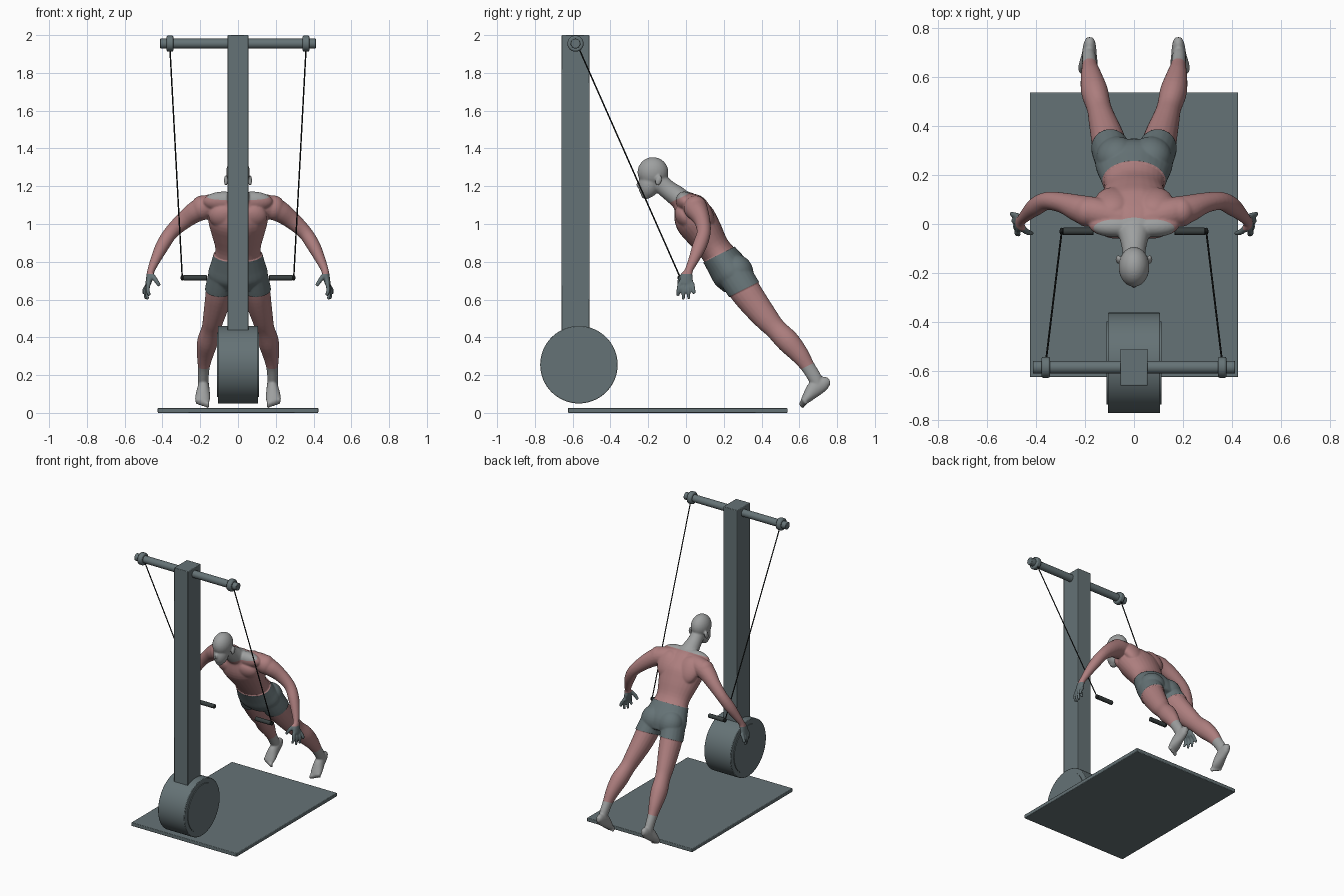
import bpy, bmesh, math
from mathutils import Vector, Matrix

cube = bpy.data.objects.get("Cube")
if cube:
    bpy.data.objects.remove(cube, do_unlink=True)


def material(name, r, g, b):
    m = bpy.data.materials.new(name)
    m.use_nodes = True
    m.diffuse_color = (r, g, b, 1)
    m.node_tree.nodes["Principled BSDF"].inputs["Base Color"].default_value = (r, g, b, 1)
    return m


slate = material("slate", .13, .17, .18)
pink = material("pink_skin", .42, .21, .21)
grey = material("grey_skin", .34, .35, .35)
dark = material("dark_grip", .04, .05, .05)
black = material("black_rope", .01, .012, .012)


def finish(name, bm, mats, bevel=0):
    bmesh.ops.recalc_face_normals(bm, faces=bm.faces)
    me = bpy.data.meshes.new(name)
    bm.to_mesh(me)
    bm.free()
    for m in mats:
        me.materials.append(m)
    ob = bpy.data.objects.new(name, me)
    bpy.context.collection.objects.link(ob)
    me.shade_smooth()
    me.set_sharp_from_angle(angle=math.radians(35))
    if bevel:
        mod = ob.modifiers.new("Bevel", "BEVEL")
        mod.width, mod.segments, mod.limit_method = bevel, 2, 'ANGLE'
    return ob


def box(name, lo, hi, mat, bevel):
    lo, hi = Vector(lo), Vector(hi)
    bm = bmesh.new()
    bmesh.ops.create_cube(bm, size=1, matrix=Matrix.Translation((lo + hi) / 2) @ Matrix.Diagonal((*(hi - lo), 1)))
    return finish(name, bm, [mat], bevel)


def rod(name, a, b, r, mat, sides=32, bevel=0):
    a, b = Vector(a), Vector(b)
    turn = (b - a).to_track_quat('Z', 'Y').to_matrix().to_4x4()
    bm = bmesh.new()
    bmesh.ops.create_cone(bm, cap_ends=True, segments=sides, radius1=r, radius2=r,
                          depth=(b - a).length, matrix=Matrix.Translation((a + b) / 2) @ turn)
    return finish(name, bm, [mat], bevel)


def blob(bm, centre, radii, tilt=0):
    m = Matrix.Translation(centre) @ Matrix.Rotation(tilt, 4, 'X') @ Matrix.Diagonal((*radii, 1))
    bmesh.ops.create_uvsphere(bm, u_segments=24, v_segments=14, radius=1, matrix=m)


def loft(bm, stations, ref, sides=20, steps=4):
    """Closed tube through (x, y, z, width, depth) stations, smoothly interpolated."""
    p = [Vector(s) for s in stations]
    p = [p[0] * 2 - p[1]] + p + [p[-1] * 2 - p[-2]]
    line = []
    for i in range(1, len(p) - 2):
        a, b, c, d = p[i - 1:i + 3]
        for k in range(steps):
            t = k / steps
            line.append((b * 2 + (c - a) * t + (a * 2 - b * 5 + c * 4 - d) * t * t
                         + (b * 3 - a - c * 3 + d) * t ** 3) / 2)
    line.append(p[-2])
    rings = []
    for i, q in enumerate(line):
        tan = Vector((line[min(i + 1, len(line) - 1)] - line[max(i - 1, 0)])[:3]).normalized()
        side = (Vector(ref) - tan * tan.dot(Vector(ref))).normalized()
        other = tan.cross(side)
        rings.append([bm.verts.new(Vector(q[:3]) + side * q[3] * math.cos(u) + other * q[4] * math.sin(u))
                      for u in (2 * math.pi * k / sides for k in range(sides))])
    for r, s in zip(rings, rings[1:]):
        for k in range(sides):
            n = (k + 1) % sides
            bm.faces.new((r[k], r[n], s[n], s[k]))
    bm.faces.new(rings[0][::-1])
    bm.faces.new(rings[-1])


# Machine: floor plate, post, drum, crossbar
BAR_Y, BAR_Z = -.585, 1.955
box("floor_plate", (-.425, -.625, 0), (.425, .537, .026), slate, .004)
box("post", (-.056, -.66, .42), (.056, -.51, 2), slate, .004)
rod("drum", (-.107, -.567, .255), (.107, -.567, .255), .205, slate, 64, .004)
rod("crossbar", (-.412, BAR_Y, BAR_Z), (.412, BAR_Y, BAR_Z), .026, slate, 32, .003)

# Paired fittings: drum covers, collars, ropes and handles
for s, tag in ((1, "left"), (-1, "right")):
    rod("drum_cover_" + tag, (s * .1, -.567, .255), (s * .112, -.567, .255), .17, slate, 64)
    rod("collar_" + tag, (s * .342, BAR_Y, BAR_Z), (s * .378, BAR_Y, BAR_Z), .043, slate, 32, .008)
    rod("rope_" + tag, (s * .36, BAR_Y + .02, 1.925), (s * .295, -.03, .715), .0038, black, 8)
    rod("handle_" + tag, (s * .165, -.03, .715), (s * .29, -.03, .715), .015, dark, 20, .003)
    bm = bmesh.new()
    blob(bm, (s * .295, -.03, .715), (.009, .015, .015))
    finish("rope_knot_" + tag, bm, [black])

# Figure: torso, neck and head
X, Y = (1, 0, 0), (0, 1, 0)
body = bmesh.new()
loft(body, [(0, -.03, 1.145, .075, .045), (0, .005, 1.1, .135, .08), (0, .045, 1.03, .158, .108),
            (0, .095, .955, .142, .1), (0, .15, .87, .12, .084), (0, .2, .8, .135, .092),
            (0, .245, .735, .152, .1), (0, .275, .68, .125, .078)], X, 28)
loft(body, [(0, -.16, 1.24, .044, .05), (0, -.1, 1.185, .049, .05),
            (0, -.04, 1.14, .066, .056), (0, .02, 1.08, .1, .06)], X)
blob(body, (0, -.175, 1.274), (.063, .082, .08))
blob(body, (0, -.195, 1.21), (.05, .056, .074), -.25)
blob(body, (0, -.212, 1.155), (.026, .026, .024))
blob(body, (0, -.249, 1.212), (.01, .014, .02), -.4)

for s in (1, -1):
    # Ears, chest, shoulder muscles, shoulder blades, buttocks
    blob(body, (s * .064, -.145, 1.23), (.011, .017, .029), -.3)
    blob(body, (s * .072, -.005, 1.04), (.083, .05, .07), .5)
    blob(body, (s * .075, -.005, 1.118), (.11, .048, .055), .4)
    blob(body, (s * .19, .05, 1.085), (.06, .062, .066))
    blob(body, (s * .085, .09, 1.07), (.075, .045, .095), .5)
    blob(body, (s * .068, .275, .75), (.08, .074, .085), .5)

    # Arm and palm
    loft(body, [(s * x, y, z, w, d) for x, y, z, w, d in (
        (.05, .02, 1.105, .058, .058), (.15, .045, 1.095, .062, .062), (.215, .06, 1.07, .058, .058),
        (.285, .085, 1.02, .043, .047), (.354, .094, .955, .037, .038), (.4, .072, .885, .038, .036),
        (.437, .04, .81, .028, .027), (.46, .015, .755, .022, .02), (.467, .004, .72, .034, .019),
        (.476, -.002, .68, .037, .015))], Y)

    # Fingers and thumb
    for k, reach in enumerate((.62, .6, .602, .63)):
        y = -.033 + .022 * k
        loft(body, [(s * .472, y, .69, .012, .012), (s * (.478 + .006 * k), y * 1.2, .65, .0112, .0112),
                    (s * (.468 + .01 * k), y * 1.3, reach, .009, .009)], Y, 10)
    loft(body, [(s * .462, -.01, .735, .015, .015), (s * .437, -.032, .705, .013, .013),
                (s * .416, -.038, .672, .01, .01)], Y, 10)

    # Leg
    loft(body, [(s * x, y, z, w, d) for x, y, z, w, d in (
        (.078, .25, .745, .07, .085), (.097, .31, .65, .072, .083), (.112, .365, .575, .066, .076),
        (.13, .425, .5, .056, .066), (.143, .475, .444, .05, .057), (.161, .54, .378, .055, .061),
        (.174, .6, .31, .044, .05), (.181, .645, .245, .032, .038), (.184, .685, .18, .028, .036),
        (.184, .7, .14, .026, .026))], X)

    # Foot, heel and toes
    loft(body, [(s * x, y, z, w, d) for x, y, z, w, d in (
        (.18, .762, .163, .014, .016), (.181, .735, .158, .025, .036), (.183, .685, .13, .032, .044),
        (.187, .645, .085, .04, .03), (.189, .622, .058, .038, .018))], X)
    for k in range(5):
        blob(body, (s * (.16 + .0145 * k), .612 + .004 * k, .042 + .005 * k), (.01 - .0006 * k, .011, .02), .6)

figure = finish("exercising_figure", body, [pink, grey, slate])

# Fuse the overlapping forms into one smooth skin
fuse = figure.modifiers.new("Fuse", "REMESH")
fuse.mode, fuse.voxel_size = 'VOXEL', .005
relax = figure.modifiers.new("Relax", "SMOOTH")
relax.factor, relax.iterations = .5, 9
deps = bpy.context.evaluated_depsgraph_get()
skin = bpy.data.meshes.new_from_object(figure.evaluated_get(deps))
figure.modifiers.clear()
figure.data = skin
skin.materials.clear()
for m in (pink, grey, slate):
    skin.materials.append(m)

# Cut clean colour borders across the leaning body axis
AXIS = Vector((0, .44, -.898))
COLLAR, WAIST, HEM, ANKLE, WRIST = -1.036, -.675, -.452, .06, .735
bm = bmesh.new()
bm.from_mesh(skin)
for normal, offset in [(AXIS, v) for v in (COLLAR, WAIST, HEM, ANKLE)] + [(Vector((0, 0, 1)), WRIST)]:
    bmesh.ops.bisect_plane(bm, geom=bm.verts[:] + bm.edges[:] + bm.faces[:], dist=1e-5,
                           plane_co=normal * (offset / normal.length_squared), plane_no=normal)
bm.normal_update()
shorts = set()
for f in bm.faces:
    c = f.calc_center_median()
    h = c.dot(AXIS)
    f.smooth = True
    f.material_index = 0
    if abs(c.x) > .3:
        f.material_index = 2 if c.z < WRIST else 0
    elif h < COLLAR and abs(c.x) < .19 or h > ANKLE:
        f.material_index = 1
    elif WAIST < h < HEM:
        f.material_index = 2
        shorts.update(f.verts)
# Cloth stands slightly off the skin
for v in shorts:
    v.co += v.normal * .006
bm.to_mesh(skin)
bm.free()
